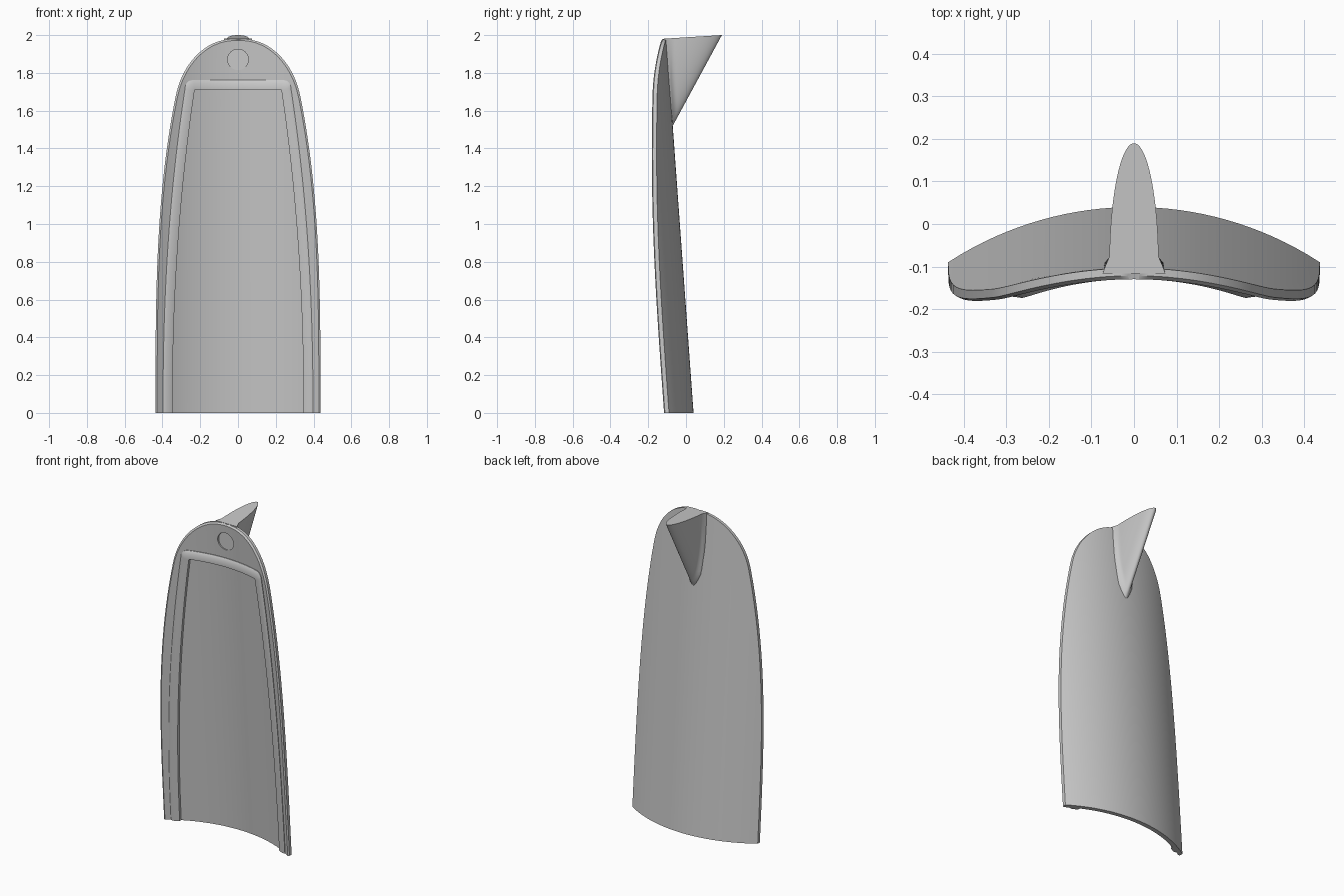
import bpy, bmesh, math

if "Cube" in bpy.data.objects:
    bpy.data.objects.remove(bpy.data.objects["Cube"])

R, THICK = 0.80, 0.027        # shell arc radius and thickness

mat = bpy.data.materials.new("plain grey")
mat.diffuse_color = (0.58, 0.58, 0.58, 1)
mat.use_nodes = True
mat.node_tree.nodes["Principled BSDF"].inputs["Base Color"].default_value = mat.diffuse_color


def back_y(x, z):
    """Back face of the shell: a leaning cylinder."""
    return 0.04 - 0.0725 * z - (R - math.sqrt(R * R - x * x))


def front_y(x, z, t=THICK):
    return back_y(x, z) - t * R / math.sqrt(R * R - x * x)


def half_width(z):
    w = 0.437 - 0.0208 * z ** 3.17
    k = min(max((z - 1.66) / 0.32, 0), 1)
    return w * (1 - k ** 2.5) ** 0.4


def loft(name, rings, closed=True):
    """Skin a list of equal-length point rings and cap both ends."""
    bm = bmesh.new()
    vs = [[bm.verts.new(p) for p in ring] for ring in rings]
    n = len(vs[0])
    for a, b in zip(vs, vs[1:]):
        for i in range(n if closed else n - 1):
            j = (i + 1) % n
            bm.faces.new((a[i], a[j], b[j], b[i]))
    bm.faces.new(vs[0])
    bm.faces.new(vs[-1])
    bmesh.ops.remove_doubles(bm, verts=bm.verts, dist=1e-5)
    bmesh.ops.recalc_face_normals(bm, faces=bm.faces)
    me = bpy.data.meshes.new(name)
    bm.to_mesh(me)
    bm.free()
    me.materials.append(mat)
    ob = bpy.data.objects.new(name, me)
    bpy.context.collection.objects.link(ob)
    return ob


def activate(ob):
    bpy.ops.object.select_all(action='DESELECT')
    ob.select_set(True)
    bpy.context.view_layer.objects.active = ob


def smooth(ob, deg=32):
    activate(ob)
    bpy.ops.object.shade_smooth_by_angle(angle=math.radians(deg))


# Curved shell with a softened front rim
N = 32
levels = [1.66 * i / 24 for i in range(25)]
levels += [1.66 + 0.32 * math.sin(math.pi / 2 * i / 20) for i in range(1, 20)] + [1.9799]
us = [-1 + 2 * i / N for i in range(N + 1)]
rings = []
for z in levels:
    w = half_width(z)
    wf, zf = max(w - 0.009, w * 0.8), z * 0.996
    ring = [(u * w, back_y(u * w, z), z) for u in us]
    ring.append((w, front_y(w, z, 0.018), z))
    ring += [(u * wf, front_y(u * wf, zf), zf) for u in reversed(us)]
    ring.append((-w, front_y(w, z, 0.018), z))
    rings.append(ring)
shell = loft("curved_shell", rings)

# Shallow round recess near the top
bpy.ops.mesh.primitive_cylinder_add(vertices=48, radius=0.055, depth=0.1,
                                    location=(0, -0.163, 1.87),
                                    rotation=(math.pi / 2, 0, 0))
cutter = bpy.context.object
cutter.name = "recess_cutter"
cutter.hide_render = True
cutter.data.materials.append(mat)
mod = shell.modifiers.new("recess", 'BOOLEAN')
mod.operation, mod.solver, mod.object = 'DIFFERENCE', 'EXACT', cutter
activate(shell)
bpy.ops.object.modifier_apply(modifier="recess")
bpy.data.objects.remove(cutter)
smooth(shell)

# Raised rail: up one side, across the top and down the other
S = 30


def rail_half(a, n, x0, ztop, zend, corner):
    """Half path from the bottom right to the top middle."""
    pts = [(x0 - a * (zend * i / S) ** n, zend * i / S) for i in range(S + 1)]
    xe = pts[-1][0]
    for i in range(1, 7):                      # rounded corner
        t = math.pi / 2 * i / 6
        pts.append((xe - corner * (1 - math.cos(t)),
                    zend + (ztop - zend) * math.sin(t)))
    xs = pts[-1][0]
    pts += [(xs * (1 - i / 10), ztop) for i in range(1, 11)]
    return pts


def full(half):
    return half + [(-x, z) for x, z in reversed(half[:-1])]


outer = full(rail_half(0.0345, 2.25, 0.397, 1.762, 1.72, 0.04))
crest = full(rail_half(0.0350, 2.22, 0.380, 1.745, 1.71, 0.034))
inner = full(rail_half(0.0370, 2.15, 0.347, 1.710, 1.705, 0.004))
rings = []
for (xo, zo), (xc, zc), (xi, zi) in zip(outer, crest, inner):
    rings.append([(xo, front_y(xo, zo) + 0.006, zo),
                  (xo, front_y(xo, zo) - 0.004, zo),
                  (xc, front_y(xc, zc) - 0.016, zc),
                  (xi, front_y(xi, zi) - 0.016, zi),
                  (xi, front_y(xi, zi) + 0.006, zi)])
smooth(loft("raised_rail", rings), 40)

# Hooked fin behind the top, flaring where it meets the shell
rings = []
M = 24
for k in range(25):
    s = min(k / 24, 0.999)
    tip, zt = 0.19 - 0.26 * s, 2.0 - 0.48 * s
    base = back_y(0, zt) - 0.012
    side = []
    for i in range(M + 1):
        y = base + (tip - base) * math.sin(math.pi / 2 * i / M)
        u = min(max((y + 0.10 + 0.26 * s) / 0.29, 0), 1)
        x = 0.058 * math.sqrt(1 - u * u)
        d = max(0, 1 - (y - back_y(0, zt)) / 0.03)
        x += 0.016 * min(d, 1) ** 2 * min(1, (1 - s) * 6)
        side.append((x, y, zt - 0.062 * (tip - y) * (1 - s)))
    side[-1] = (0, tip, zt)
    rings.append(side + [(-x, y, z) for x, y, z in reversed(side[:-1])])
smooth(loft("rear_fin", rings), 40)
